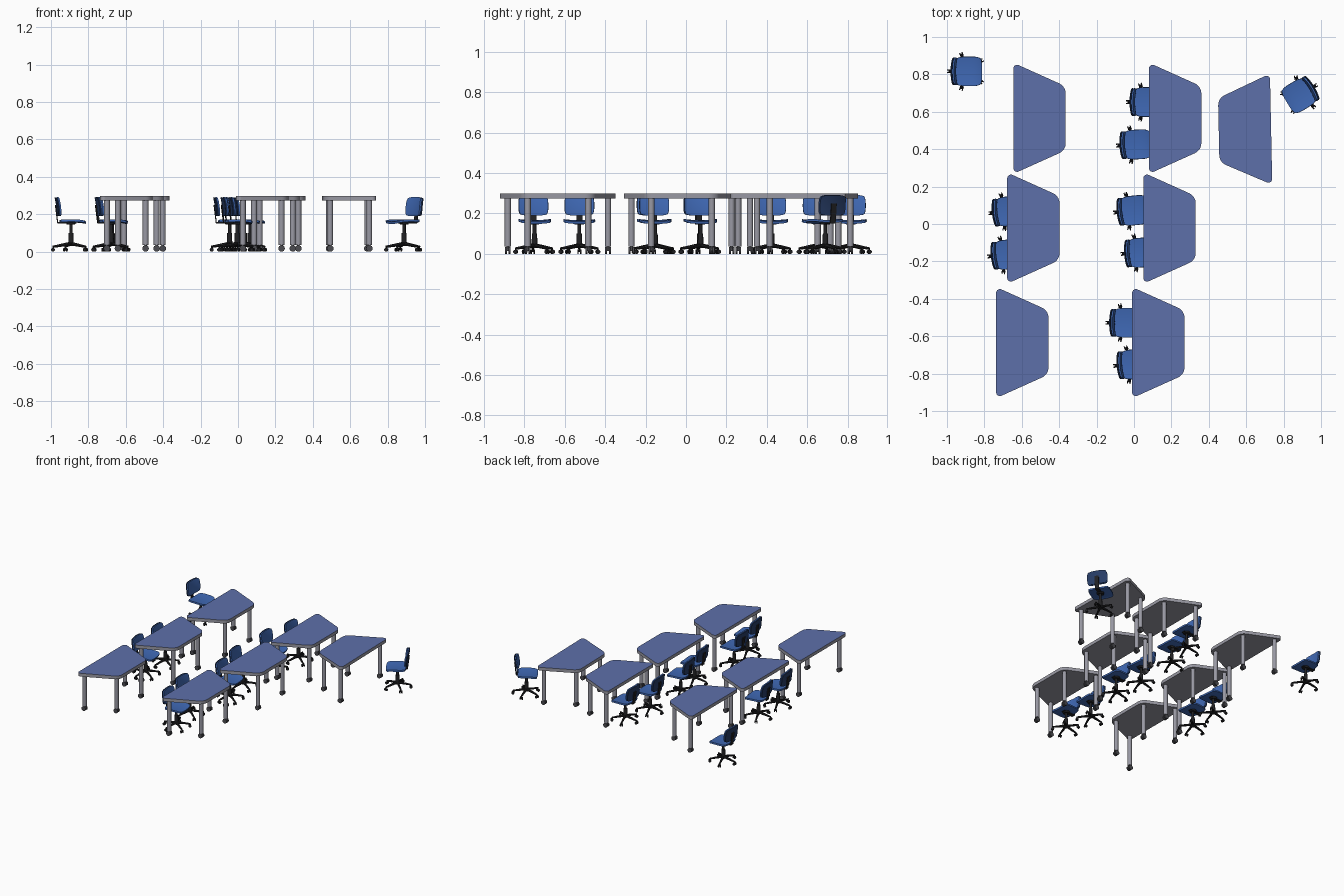
import bpy, bmesh, math
from mathutils import Vector, Matrix

if "Cube" in bpy.data.objects:
    bpy.data.objects.remove(bpy.data.objects["Cube"])


def material(name, rgb):
    m = bpy.data.materials.new(name)
    m.diffuse_color = (*rgb, 1)
    m.use_nodes = True
    m.node_tree.nodes["Principled BSDF"].inputs["Base Color"].default_value = m.diffuse_color
    return m


TOP = material("table_blue", (0.11, 0.16, 0.40))
BLUE = material("fabric_blue", (0.05, 0.14, 0.46))
NAVY = material("shell_navy", (0.02, 0.045, 0.13))
BLACK = material("black_plastic", (0.015, 0.015, 0.017))
DARK = material("dark_rubber", (0.07, 0.07, 0.08))
GREY = material("frame_grey", (0.32, 0.32, 0.37))


def finish(bm, name, *mats):
    bmesh.ops.recalc_face_normals(bm, faces=bm.faces)
    me = bpy.data.meshes.new(name)
    bm.to_mesh(me)
    bm.free()
    for m in mats:
        me.materials.append(m)
    me.shade_smooth()
    me.set_sharp_from_angle(angle=math.radians(35))
    return name, me


def rod(bm, p, q, r1, r2=None, segs=16):
    p, q = Vector(p), Vector(q)
    d = q - p
    M = Matrix.Translation((p + q) / 2) @ d.to_track_quat('Z', 'Y').to_matrix().to_4x4()
    bmesh.ops.create_cone(bm, cap_ends=True, segments=segs, radius1=r1,
                          radius2=r1 if r2 is None else r2, depth=d.length, matrix=M)


def bar(bm, p, q, w, t):
    p, q = Vector(p), Vector(q)
    d = q - p
    M = (Matrix.Translation((p + q) / 2) @ d.to_track_quat('X', 'Z').to_matrix().to_4x4()
         @ Matrix.Diagonal((d.length, w, t, 1)))
    bmesh.ops.create_cube(bm, size=1, matrix=M)


def fillet(corners, n=8):
    # corners: (x, y, radius) -> rounded outline
    out = []
    for i, (x, y, r) in enumerate(corners):
        c = Vector((x, y))
        a = (Vector(corners[i - 1][:2]) - c).normalized()
        b = (Vector(corners[(i + 1) % len(corners)][:2]) - c).normalized()
        half = a.angle(b) / 2
        centre = c + (a + b).normalized() * r / math.sin(half)
        s = c + a * r / math.tan(half) - centre
        e = c + b * r / math.tan(half) - centre
        sweep = s.angle_signed(e)
        for k in range(n + 1):
            v = Matrix.Rotation(-sweep * k / n, 2) @ s
            out.append(centre + v)
    return out


def pad(bm, shape, thickness, n=12):
    # rounded-square sheet shaped by a function of (u, v), then thickened
    bmesh.ops.create_grid(bm, x_segments=n, y_segments=n, size=1)
    for v in bm.verts:
        x, y = v.co.x, v.co.y
        v.co = shape(x * (1 - 0.11 * y ** 4), y * (1 - 0.11 * x ** 4))
    bmesh.ops.recalc_face_normals(bm, faces=bm.faces)
    bmesh.ops.solidify(bm, geom=bm.faces[:], thickness=thickness)


def table_parts():
    # trapezoid top: long edge on x = 0, short edge on x = 0.28
    bm = bmesh.new()
    L, S, D = 0.297, 0.171, 0.28
    outline = fillet([(0, -L, .02), (D, -S, .06), (D, S, .06), (0, L, .02)])
    f = bm.faces.new([bm.verts.new((p.x, p.y, 0.274)) for p in outline])
    ext = bmesh.ops.extrude_face_region(bm, geom=[f])
    bmesh.ops.translate(bm, vec=(0, 0, 0.025),
                        verts=[g for g in ext["geom"] if isinstance(g, bmesh.types.BMVert)])
    bm.normal_update()
    for f in bm.faces:
        if f.calc_center_median().z > 0.298:
            f.material_index = 1
    parts = [finish(bm, "table_top", GREY, TOP)]
    # legs with twin-wheel casters
    legs, wheels = bmesh.new(), bmesh.new()
    for x, y in ((0.036, 0.248), (0.243, 0.15)):
        for s in (-1, 1):
            rod(legs, (x, s * y, 0.036), (x, s * y, 0.275), 0.0155)
            rod(wheels, (x, s * y, 0.015), (x, s * y, 0.037), 0.007)
            for o in (-0.009, 0.009):
                rod(wheels, (x, s * y + o - 0.005, 0.0175), (x, s * y + o + 0.005, 0.0175), 0.0175)
    parts.append(finish(legs, "table_legs", GREY))
    parts.append(finish(wheels, "table_casters", DARK))
    return parts


def chair_parts():
    # seat faces +x, back on -x
    bm = bmesh.new()
    pad(bm, lambda u, v: (0.010 + 0.071 * u, 0.078 * v,
                          0.167 + 0.005 * v * v - 0.007 * max(u, 0) ** 3), 0.012)
    parts = [finish(bm, "seat", BLUE)]
    # backrest cushion and its rear shell
    for name, off, t, mat in (("backrest", 0.0, 0.009, BLUE), ("backrest_shell", -0.009, 0.005, NAVY)):
        bm = bmesh.new()
        pad(bm, lambda u, v: (-0.070 - 0.006 * v + 0.008 * u * u + off - 0.003 * v * v,
                              0.074 * u, 0.240 + 0.050 * v), t)
        parts.append(finish(bm, name, mat))
    # spine, column and five-arm base
    bm = bmesh.new()
    bar(bm, (0.03, 0, 0.155), (-0.073, 0, 0.155), 0.03, 0.007)
    bar(bm, (-0.071, 0, 0.153), (-0.083, 0, 0.25), 0.03, 0.006)
    rod(bm, (0, 0, 0.145), (0, 0, 0.162), 0.022, 0.03)
    rod(bm, (0, 0, 0.095), (0, 0, 0.155), 0.009)
    rod(bm, (0, 0, 0.03), (0, 0, 0.10), 0.015, 0.013)
    for k in range(5):
        a = math.pi + k * math.tau / 5
        c, s = math.cos(a), math.sin(a)
        rod(bm, (0.008 * c, 0.008 * s, 0.042), (0.098 * c, 0.098 * s, 0.026), 0.010, 0.006, 8)
        rod(bm, (0.096 * c, 0.096 * s, 0.010), (0.096 * c, 0.096 * s, 0.028), 0.004, segs=8)
        for o in (-0.007, 0.007):
            x, y = 0.096 * c - o * s, 0.096 * s + o * c
            rod(bm, (x + 0.003 * s, y - 0.003 * c, 0.0105), (x - 0.003 * s, y + 0.003 * c, 0.0105),
                0.0105, segs=12)
    parts.append(finish(bm, "chair_base", BLACK))
    return parts


def place(parts, x, y, deg):
    M = Matrix.Translation((x, y, 0)) @ Matrix.Rotation(math.radians(deg), 4, 'Z')
    for name, me in parts:
        ob = bpy.data.objects.new(name, me)
        ob.matrix_world = M
        bpy.context.collection.objects.link(ob)


# seven tables: middle of the long edge and heading
table = table_parts()
for x, y, r in ((-.645, .565, 0), (.08, .565, 0), (.733, .507, 181.2), (-.678, -.022, 0),
                (.05, -.022, 0), (-.737, -.634, 0), (-.01, -.634, 0)):
    place(table, x, y, r)

# ten chairs: column position and heading
chair = chair_parts()
for x, y, r in ((-.893, .816, 0), (.888, .69, 211), (.064, .652, 0), (.01, .425, 3),
                (-.005, .072, 6), (.035, -.153, 4), (-.672, .068, 6), (-.678, -.163, 6),
                (-.045, -.528, 0), (-.005, -.75, 5)):
    place(chair, x, y, r)
